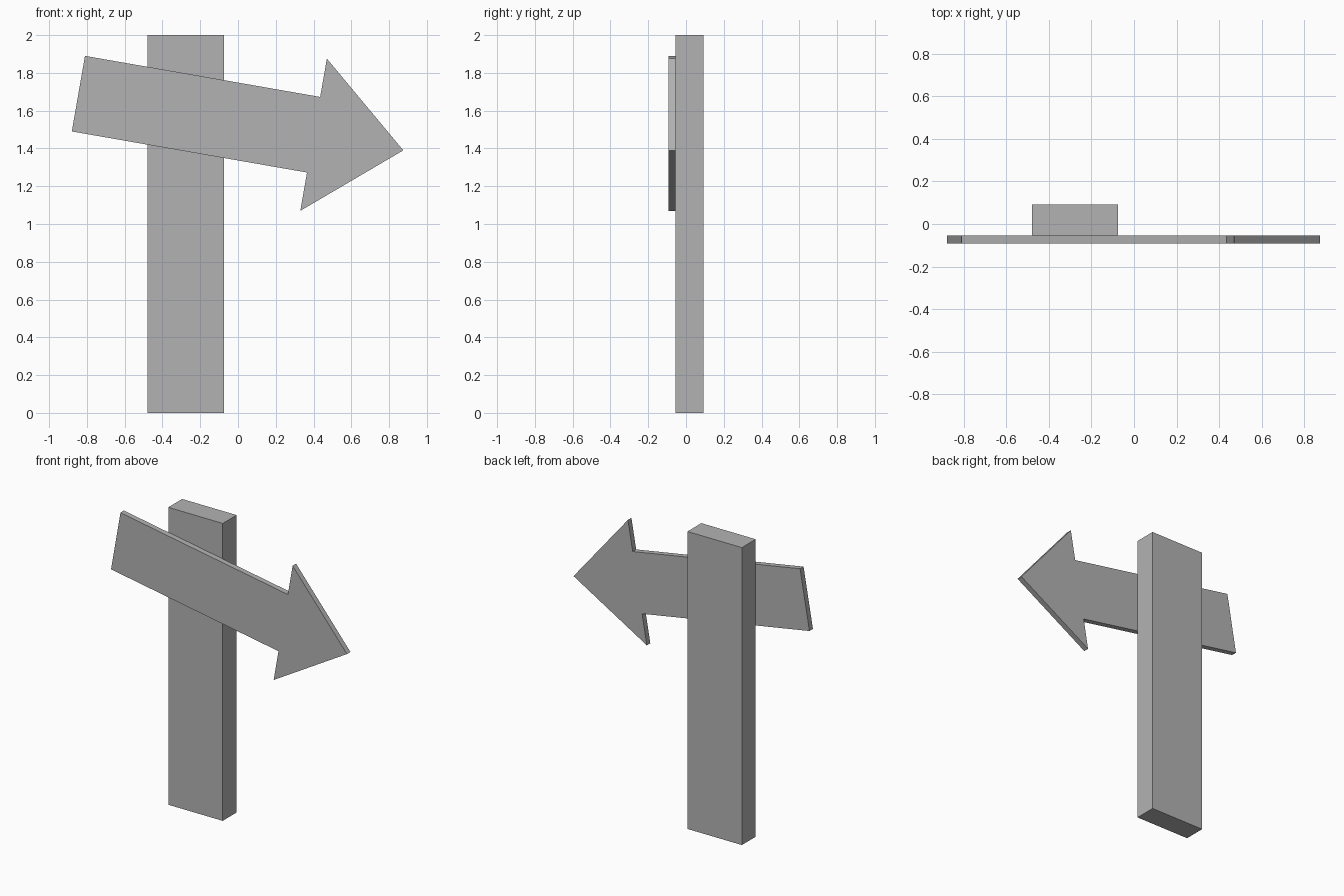
import bpy, bmesh, math
from mathutils import Matrix

cube = bpy.data.objects.get("Cube")
if cube:
    bpy.data.objects.remove(cube, do_unlink=True)

grey = bpy.data.materials.new("plain grey")
grey.use_nodes = True
colour = (0.45, 0.45, 0.45, 1)
grey.diffuse_color = colour
grey.node_tree.nodes["Principled BSDF"].inputs["Base Color"].default_value = colour


def slab(name, outline, front, back, transform=Matrix()):
    """Extrude an x-z outline from front to back along y."""
    bm = bmesh.new()
    face = bm.faces.new([bm.verts.new((x, front, z)) for x, z in outline])
    extruded = bmesh.ops.extrude_face_region(bm, geom=[face])["geom"]
    verts = [g for g in extruded if isinstance(g, bmesh.types.BMVert)]
    bmesh.ops.translate(bm, verts=verts, vec=(0, back - front, 0))
    bmesh.ops.transform(bm, matrix=transform, verts=bm.verts)
    bmesh.ops.recalc_face_normals(bm, faces=bm.faces)
    mesh = bpy.data.meshes.new(name)
    bm.to_mesh(mesh)
    bm.free()
    mesh.materials.append(grey)
    obj = bpy.data.objects.new(name, mesh)
    bpy.context.collection.objects.link(obj)
    return obj


# Upright post
left, right, height = -0.48, -0.075, 2.0
slab("post", [(left, 0), (right, 0), (right, height), (left, height)], -0.055, 0.092)

# Arrow board: half outline from tail to tip, mirrored about its axis, then tilted
length, shoulder, shaft, head = 1.746, 1.264, 0.203, 0.409
lower = [(0, -shaft), (shoulder, -shaft), (shoulder, -head)]
upper = [(x, -z) for x, z in reversed(lower)]
tilt = Matrix.Translation((-0.845, 0, 1.69)) @ Matrix.Rotation(math.radians(9.9), 4, "Y")
slab("arrow_board", lower + [(length, 0)] + upper, -0.092, -0.055, tilt)
